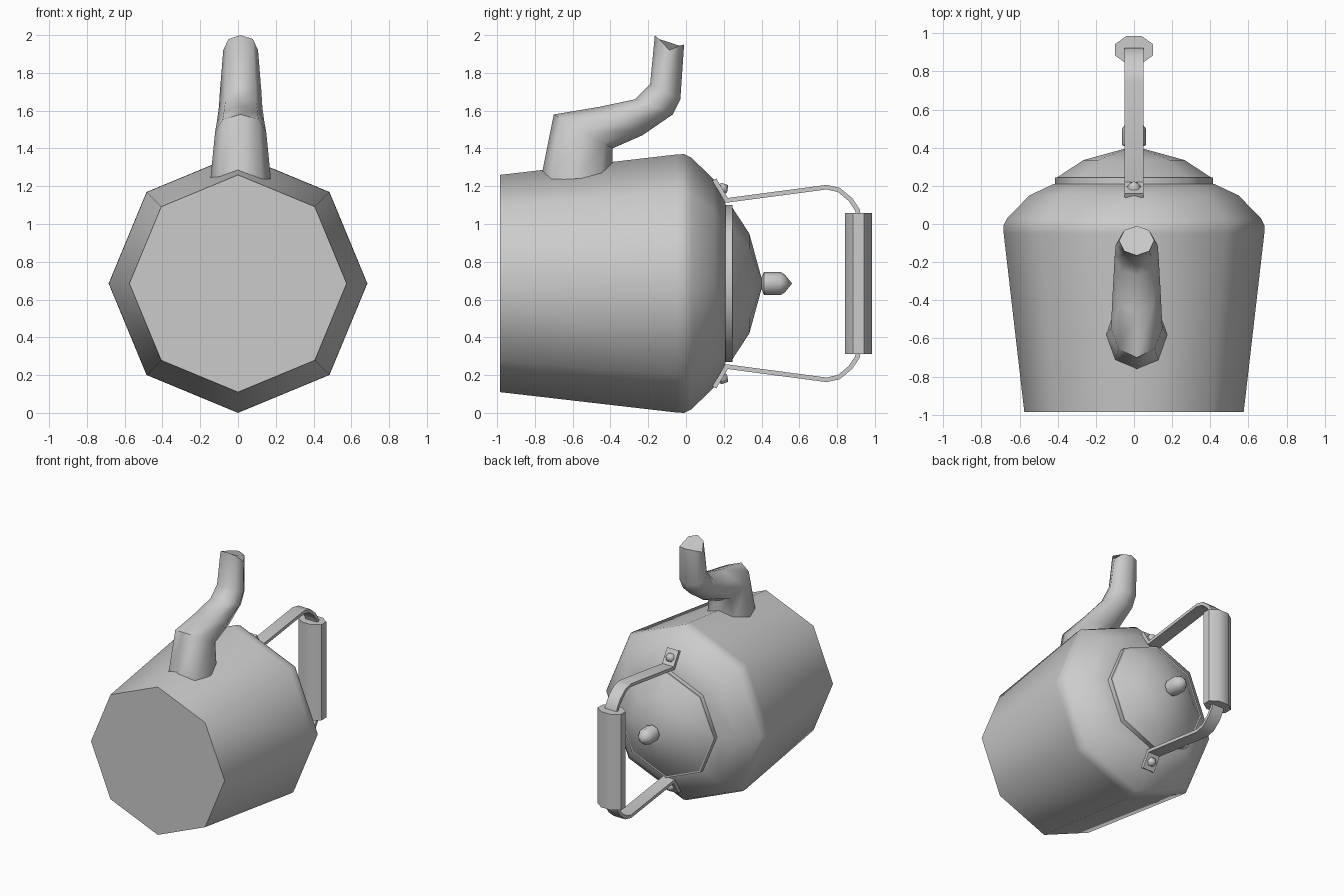
import bpy, bmesh
from math import sin, cos, pi, radians
from mathutils import Vector

cube = bpy.data.objects.get("Cube")
if cube:
    bpy.data.objects.remove(cube, do_unlink=True)

AXIS_Z = 0.685  # height of the kettle's lying axis

grey = bpy.data.materials.new("plain_grey")
grey.use_nodes = True
COLOUR = (0.6, 0.6, 0.6, 1)
grey.diffuse_color = COLOUR
grey.node_tree.nodes["Principled BSDF"].inputs["Base Color"].default_value = COLOUR


def skin(name, rings, angle=50):
    """Join successive point rings into a closed, capped surface."""
    bm = bmesh.new()
    loops = [[bm.verts.new(p) for p in ring] for ring in rings]
    n = len(loops[0])
    for a, b in zip(loops, loops[1:]):
        for i in range(n):
            j = (i + 1) % n
            bm.faces.new((a[i], a[j], b[j], b[i]))
    bm.faces.new(loops[0][::-1])
    bm.faces.new(loops[-1])
    bmesh.ops.remove_doubles(bm, verts=bm.verts, dist=0.0005)
    bmesh.ops.recalc_face_normals(bm, faces=bm.faces)
    mesh = bpy.data.meshes.new(name)
    bm.to_mesh(mesh)
    bm.free()
    obj = bpy.data.objects.new(name, mesh)
    bpy.context.collection.objects.link(obj)
    mesh.materials.append(grey)
    bpy.ops.object.select_all(action='DESELECT')
    obj.select_set(True)
    bpy.context.view_layer.objects.active = obj
    bpy.ops.object.shade_smooth_by_angle(angle=radians(angle))
    return obj


def lathe(name, profile, origin, direction, sides=8, angle=50):
    """Turn (distance, radius) pairs around an axis lying in the yz plane."""
    d = Vector(direction).normalized()
    u = Vector((1, 0, 0))
    v = d.cross(u)
    turns = [2 * pi * i / sides for i in range(sides)]
    rings = [[Vector(origin) + d * t + (u * cos(a) + v * sin(a)) * r for a in turns]
             for t, r in profile]
    return skin(name, rings, angle)


centre, back = (0, 0, AXIS_Z), (0, 1, 0)

# Body, lid and knob share the lying axis
lathe("body", [(-0.985, 0.575), (-0.05, 0.683), (-0.01, 0.685), (0.03, 0.665),
               (0.15, 0.548), (0.21, 0.42)], centre, back)
lathe("lid_rim", [(0.2, 0.415), (0.245, 0.415)], centre, back)
lathe("lid", [(0.24, 0.41), (0.335, 0.265), (0.408, 0)], centre, back)
lathe("knob", [(0.4, 0.03), (0.413, 0.062), (0.5, 0.062), (0.525, 0.045), (0.562, 0)],
      centre, back)

# Spout: front point (y, z), back point (y, z), half width
sections = [((-0.77, 1.23), (-0.39, 1.25), 0.16),
            ((-0.70, 1.58), (-0.39, 1.40), 0.135),
            ((-0.46, 1.62), (-0.23, 1.47), 0.125),
            ((-0.27, 1.66), (-0.07, 1.58), 0.115),
            ((-0.19, 1.74), (-0.03, 1.66), 0.11),
            ((-0.165, 2.0), (-0.01, 1.95), 0.092)]
rings = []
for k, (front, rear, w) in enumerate(sections):
    dip = 0.055 if k == len(sections) - 1 else 0  # mouth is notched at the sides
    ring = []
    for i in range(8):
        a = 2 * pi * i / 8
        t = (1 - cos(a)) / 2
        f, r = Vector(front), Vector(rear)
        y, z = f.lerp(r, t)
        ring.append((0.014 + w * sin(a), y, z - dip * sin(a) ** 4))
    rings.append(ring)
skin("spout", rings, 60)

# Handle straps and rivets, mirrored above and below the axis
path = [Vector(p) for p in ((0.15, 0.55), (0.215, 0.44), (0.745, 0.51), (0.81, 0.495),
                            (0.87, 0.445), (0.91, 0.385), (0.915, 0.3))]
HALF_WIDTH, HALF_THICK = 0.05, 0.012
for side, label in ((1, "upper"), (-1, "lower")):
    rings = []
    for i, p in enumerate(path):
        before = (p - path[max(i - 1, 0)]).normalized()
        after = (path[min(i + 1, len(path) - 1)] - p).normalized()
        tangent = (before + after).normalized()
        normal = Vector((-tangent.y, tangent.x))
        mitre = HALF_THICK / max(0.5, tangent.dot(after if after.length else before))
        ring = []
        for sx, sn in ((-1, -1), (1, -1), (1, 1), (-1, 1)):
            q = p + normal * sn * mitre
            ring.append((sx * HALF_WIDTH, q.x, AXIS_Z + side * q.y))
        rings.append(ring)
    skin(label + "_strap", rings, 40)
    lathe(label + "_rivet", [(0, 0.036), (0.022, 0.032), (0.045, 0)],
          (0, 0.185, AXIS_Z + side * 0.497), (0, 0.86, side * 0.51), 6, 60)

# Grip: flattened eight-sided bar between the straps
outline = [(2 * i + 1) * pi / 8 for i in range(8)]
skin("grip", [[(0.108 * cos(a), 0.913 + 0.077 * sin(a), AXIS_Z + side * 0.372)
               for a in outline] for side in (-1, 1)])
